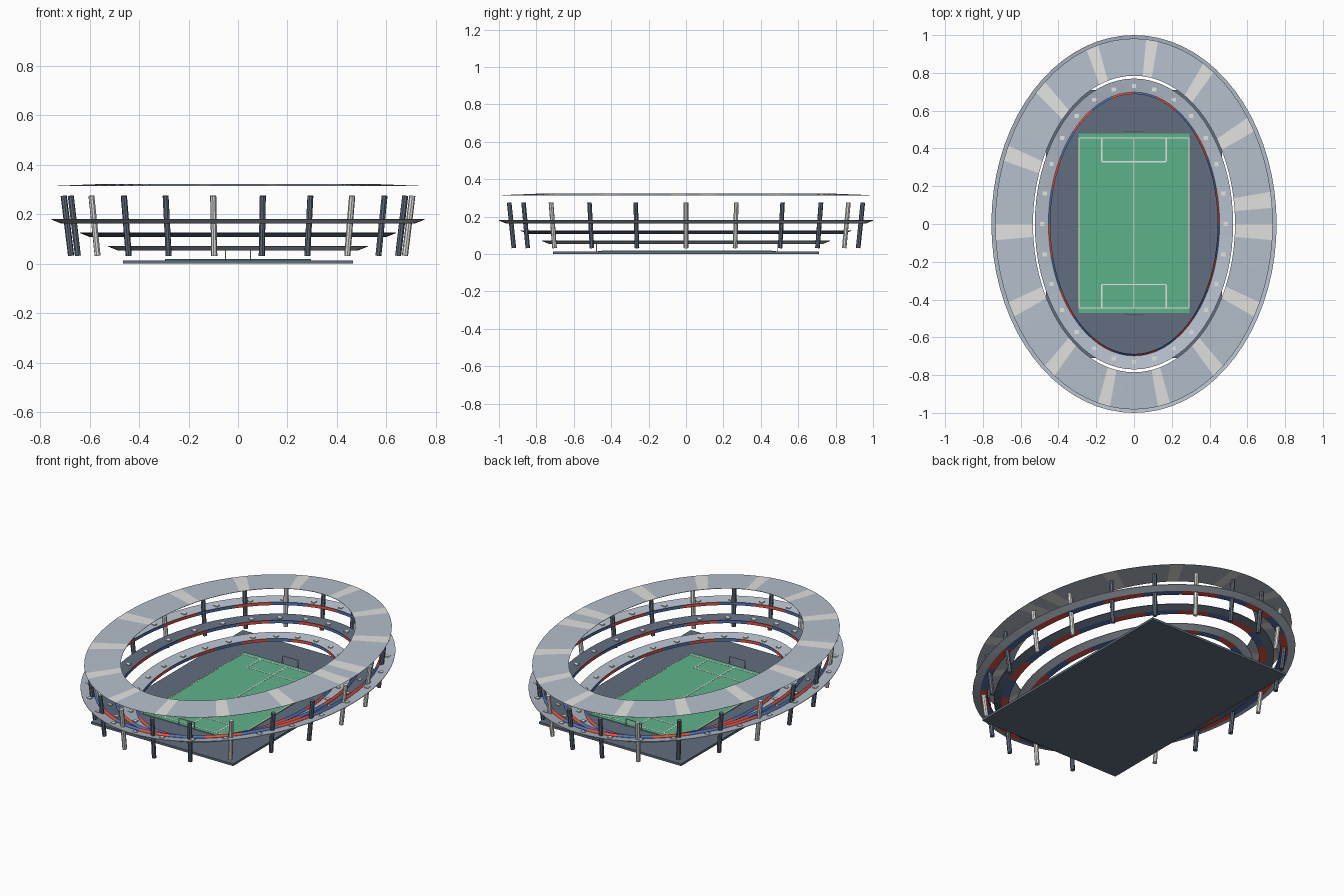
import bpy
import bmesh
from math import cos, sin, tau
from mathutils import Vector, Matrix

if "Cube" in bpy.data.objects:
    bpy.data.objects.remove(bpy.data.objects["Cube"])


def material(name, *rgb):
    m = bpy.data.materials.new(name)
    m.use_nodes = True
    m.diffuse_color = (*rgb, 1)
    m.node_tree.nodes["Principled BSDF"].inputs["Base Color"].default_value = (*rgb, 1)
    return m


grey = material("blue_grey", 0.46, 0.52, 0.60)
beige = material("pale_beige", 0.76, 0.76, 0.74)
slate = material("slate", 0.12, 0.155, 0.21)
red = material("red_trim", 0.74, 0.09, 0.07)
blue = material("blue_trim", 0.09, 0.17, 0.44)
green = material("pitch_green", 0.11, 0.45, 0.25)
white = material("line_white", 0.82, 0.83, 0.80)

SEGMENTS = 72


def finish(bm, name, mats):
    bmesh.ops.recalc_face_normals(bm, faces=bm.faces)
    mesh = bpy.data.meshes.new(name)
    bm.to_mesh(mesh)
    bm.free()
    for m in mats:
        mesh.materials.append(m)
    obj = bpy.data.objects.new(name, mesh)
    bpy.context.collection.objects.link(obj)


def on_ellipse(rx, ry, z, turn):
    return Vector((rx * cos(turn * tau), ry * sin(turn * tau), z))


def ring(name, profile, mats, rule):
    """Sweep a closed profile of (x radius, y radius, z) round an ellipse."""
    bm = bmesh.new()
    loops = [[bm.verts.new(on_ellipse(*p, s / SEGMENTS)) for p in profile]
             for s in range(SEGMENTS)]
    n = len(profile)
    for s in range(SEGMENTS):
        a, b = loops[s], loops[(s + 1) % SEGMENTS]
        for i in range(n):
            k = (i + 1) % n
            bm.faces.new((a[i], b[i], b[k], a[k])).material_index = rule(s, i)
    finish(bm, name, mats)


def add_box(bm, centre, size):
    place = Matrix.Translation(centre) @ Matrix.Diagonal((*size, 1))
    bmesh.ops.create_cube(bm, size=1, matrix=place)


def box(name, mat, centre, size):
    bm = bmesh.new()
    add_box(bm, centre, size)
    finish(bm, name, [mat])


# Ground slab and pitch
box("base_slab", slate, (0, 0, 0.0065), (0.93, 1.42, 0.013))
box("pitch", green, (0, 0.005, 0.015), (0.59, 0.95, 0.004))

# Pitch markings
bm = bmesh.new()
LINE, TOP = 0.007, 0.0175


def outline(x, y0, y1):
    for y in (y0, y1):
        add_box(bm, (0, y, TOP), (2 * x, LINE, 0.001))
    for side in (-x, x):
        add_box(bm, (side, (y0 + y1) / 2, TOP), (LINE, y1 - y0, 0.001))


outline(0.291, -0.445, 0.455)
outline(0.17, 0.33, 0.455)
outline(0.17, -0.445, -0.32)
add_box(bm, (0, 0.005, TOP), (LINE, 0.9, 0.001))
finish(bm, "pitch_lines", [white])

# Goals
for name, y in (("front_goal", -0.478), ("back_goal", 0.488)):
    bm = bmesh.new()
    for x in (-0.05, 0.05):
        add_box(bm, (x, y, 0.036), (0.004, 0.004, 0.046))
    add_box(bm, (0, y, 0.057), (0.104, 0.004, 0.004))
    finish(bm, name, [white])


# Three seating tiers, each with a striped inner rail and small flat markers
def stripe(seg):
    return seg // 3 % 2


WIDTH, RISE, THICK = 0.08, 0.016, 0.003
tiers = (("lower", 0.445, 0.69, 0.056, grey),
         ("middle", 0.56, 0.805, 0.111, slate),
         ("upper", 0.675, 0.92, 0.165, grey))
for name, rx, ry, z, tread in tiers:
    half = WIDTH / 2
    ring(name + "_tier",
         [(rx, ry, z),
          (rx + WIDTH, ry + WIDTH, z + RISE),
          (rx + WIDTH, ry + WIDTH, z + RISE - THICK),
          (rx + half, ry + half, z - THICK),
          (rx, ry, z - THICK)],
         [tread, red, blue],
         lambda s, i: 0 if i < 3 else 1 + stripe(s))
    ring(name + "_rail",
         [(rx - 0.002, ry - 0.002, z - THICK), (rx + 0.008, ry + 0.008, z - THICK),
          (rx + 0.008, ry + 0.008, z + 0.003), (rx - 0.002, ry - 0.002, z + 0.015)],
         [red, blue], lambda s, i: stripe(s))
    bm = bmesh.new()
    for k in range(28):
        mid = on_ellipse(rx + half, ry + half, z + RISE / 2 + 0.002, k / 28)
        add_box(bm, mid, (0.023, 0.021, 0.006))
    finish(bm, name + "_markers", [beige])

# Leaning columns, every third one pale
COLUMNS = 22
for k in range(COLUMNS):
    low = on_ellipse(0.675, 0.93, 0.032, -k / COLUMNS)
    high = on_ellipse(0.705, 0.955, 0.275, -k / COLUMNS)
    axis = high - low
    place = (Matrix.Translation((low + high) / 2)
             @ axis.to_track_quat("Z", "Y").to_matrix().to_4x4())
    bm = bmesh.new()
    bmesh.ops.create_cone(bm, cap_ends=True, segments=8, radius1=0.0125,
                          radius2=0.0125, depth=axis.length, matrix=place)
    finish(bm, f"column_{k + 1}", [slate if k % 3 else beige])

# Roof ring with pale panels
ring("roof", [(0.535, 0.785, 0.323), (0.735, 0.982, 0.315),
              (0.735, 0.982, 0.314), (0.535, 0.785, 0.321)],
     [grey, beige], lambda s, i: int(s % 5 == 1))
